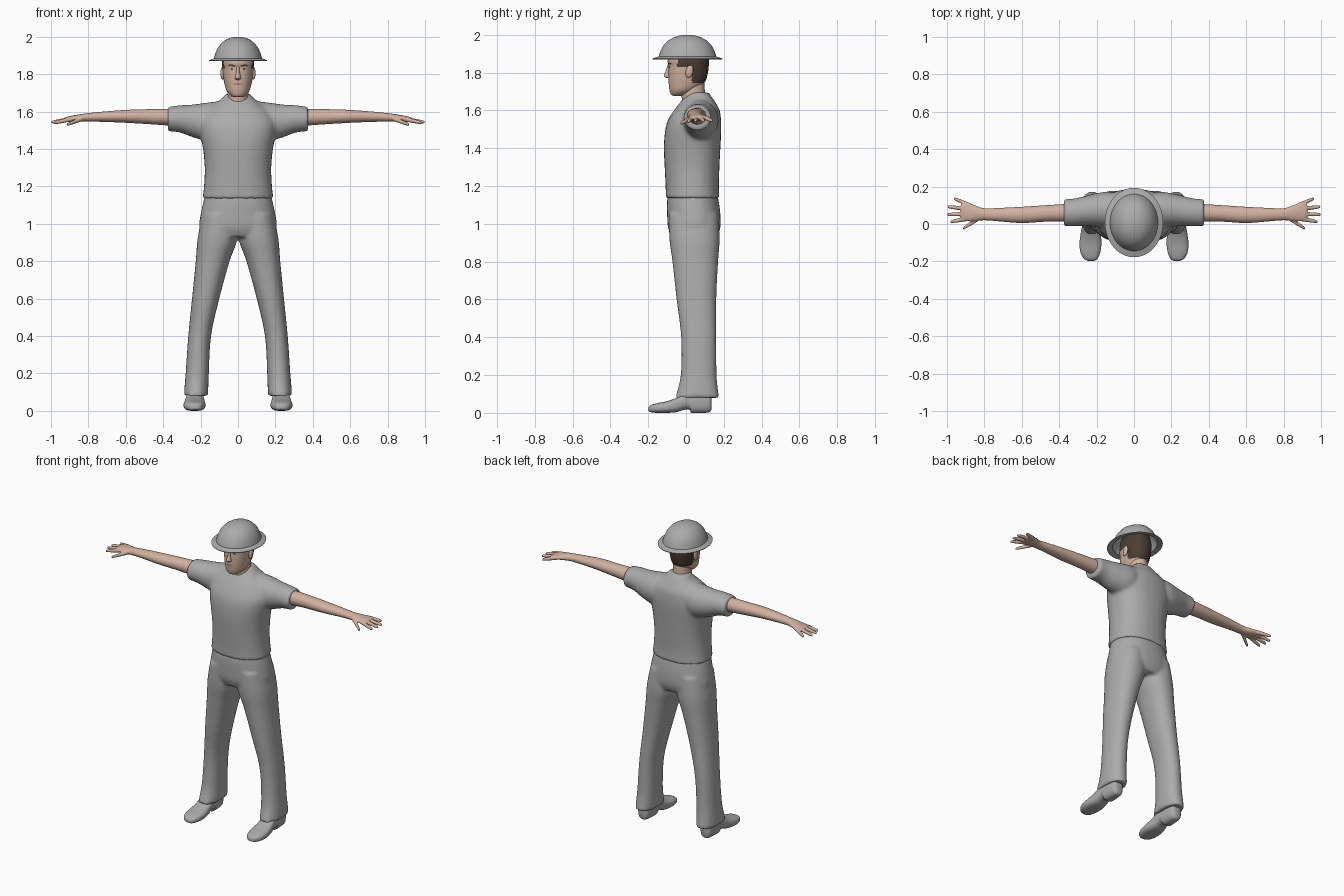
import bpy, bmesh, math
from mathutils import Vector
from mathutils.bvhtree import BVHTree

if "Cube" in bpy.data.objects:
    bpy.data.objects.remove(bpy.data.objects["Cube"])


def material(name, r, g, b):
    m = bpy.data.materials.new(name)
    m.use_nodes = True
    m.diffuse_color = (r, g, b, 1)
    m.node_tree.nodes["Principled BSDF"].inputs["Base Color"].default_value = (r, g, b, 1)
    return m


GREY = material("uniform grey", .41, .41, .41)
SKIN = material("skin", .64, .44, .35)
HAIR = material("dark brown hair", .07, .048, .033)
LIP = material("lip", .4, .22, .18)
WHITE = material("eye white", .55, .5, .46)


def spline(a, b, c, d, t):
    return .5 * (2*b + (c - a)*t + (2*a - 5*b + 4*c - d)*t*t + (3*b - a - 3*c + d)*t**3)


def loft(bm, rings, axis="z", side=1, seg=32, steps=5, power=1.0):
    """Rings are (position, low u, high u, low v, high v), smoothly joined."""
    dense = []
    for i in range(len(rings) - 1):
        four = [rings[max(i-1, 0)], rings[i], rings[i+1], rings[min(i+2, len(rings)-1)]]
        for s in range(steps):
            dense.append([spline(*v, s / steps) for v in zip(*four)])
    dense.append(list(rings[-1]))
    loops = []
    for t, u0, u1, v0, v1 in dense:
        loop = []
        for k in range(seg):
            c, s = (math.copysign(abs(f(2*math.pi*k/seg))**power, f(2*math.pi*k/seg))
                    for f in (math.cos, math.sin))
            u, v = (u0 + u1)/2 + c*(u1 - u0)/2, (v0 + v1)/2 + s*(v1 - v0)/2
            x, y, z = {"z": (u, v, t), "x": (t, u, v), "y": (u, t, v)}[axis]
            loop.append(bm.verts.new((x*side, y, z)))
        loops.append(loop)
    for a, b in zip(loops, loops[1:]):
        for k in range(seg):
            bm.faces.new((a[k], a[k-1], b[k-1], b[k]))
    bm.faces.new(loops[0])
    bm.faces.new(loops[-1])


def finish(name, bm, *mats, voxel=0, relax=4, angle=50):
    bmesh.ops.recalc_face_normals(bm, faces=bm.faces)
    me = bpy.data.meshes.new(name)
    bm.to_mesh(me)
    bm.free()
    ob = bpy.data.objects.new(name, me)
    bpy.context.collection.objects.link(ob)
    for m in mats:
        me.materials.append(m)
    if voxel:
        # Overlapping volumes are fused into one smooth skin
        mod = ob.modifiers.new("fuse", "REMESH")
        mod.mode, mod.voxel_size, mod.use_smooth_shade = "VOXEL", voxel, True
        mod = ob.modifiers.new("relax", "SMOOTH")
        mod.factor, mod.iterations = .5, relax
    else:
        bpy.ops.object.select_all(action="DESELECT")
        ob.select_set(True)
        bpy.context.view_layer.objects.active = ob
        bpy.ops.object.shade_smooth_by_angle(angle=math.radians(angle))
    return ob


def body(rows):
    """Symmetric rings from (z, front, back, half width)."""
    return [(z, -w, w, f, b) for z, f, b, w in rows]


# Trousers: hips and two legs
bm = bmesh.new()
loft(bm, body([(1.18, -.09, .16, .17), (1.12, -.1, .173, .185), (1.05, -.1, .182, .2),
               (.98, -.095, .182, .207), (.93, -.075, .165, .17)]), power=.9)
for side in (1, -1):
    loft(bm, [(1.05, .01, .19, -.09, .17), (.92, .004, .216, -.088, .178),
              (.8, .045, .226, -.072, .17), (.6, .1, .246, -.05, .16),
              (.4, .144, .266, -.026, .16), (.2, .156, .28, -.028, .162),
              (.08, .16, .29, -.057, .175)], side=side, power=.9)
finish("trousers", bm, GREY, voxel=.01, relax=5)

# Shirt: torso and short sleeves
bm = bmesh.new()
loft(bm, body([(1.135, -.107, .178, .19), (1.2, -.108, .174, .182), (1.3, -.113, .177, .178),
               (1.4, -.117, .182, .187), (1.48, -.112, .186, .202), (1.54, -.097, .186, .205),
               (1.6, -.063, .178, .175), (1.64, -.033, .157, .125), (1.67, -.006, .137, .087),
               (1.695, .02, .12, .065)]), power=.88)
for side in (1, -1):
    loft(bm, [(.06, -.02, .16, 1.45, 1.66), (.15, -.02, .172, 1.44, 1.65),
              (.24, -.012, .155, 1.462, 1.638), (.31, -.012, .138, 1.488, 1.634),
              (.375, -.012, .132, 1.495, 1.625)], "x", side)
shirt = finish("shirt", bm, GREY, voxel=.01, relax=5)

# Shoes
for side, word in ((1, "left"), (-1, "right")):
    bm = bmesh.new()
    loft(bm, [(-.198, .215, .245, .01, .03), (-.185, .195, .268, .003, .042),
              (-.15, .18, .287, 0, .052), (-.1, .174, .291, 0, .062),
              (-.05, .178, .285, .004, .08), (-.01, .183, .278, .016, .105),
              (.02, .185, .275, .016, .12), (.03, .185, .275, 0, .122),
              (.09, .187, .272, 0, .125), (.125, .195, .265, .004, .115),
              (.135, .21, .25, .02, .1)], "y", side, power=.75)
    finish(word + "_shoe", bm, GREY)

    # Arm with palm, four fingers and thumb
    bm = bmesh.new()
    loft(bm, [(.3, .01, .11, 1.52, 1.612), (.38, .012, .106, 1.526, 1.615),
              (.48, .012, .1, 1.533, 1.613), (.6, .005, .092, 1.54, 1.609),
              (.72, .014, .086, 1.545, 1.6), (.8, .02, .084, 1.546, 1.592),
              (.85, .016, .1, 1.546, 1.585), (.9, .014, .118, 1.545, 1.576),
              (.925, .025, .11, 1.548, 1.57)], "x", side)
    digits = [(.83, .03, .915, -.025, 1.53), (.88, .03, .982, .012, 1.54),
              (.88, .055, .998, .05, 1.543), (.88, .08, .996, .092, 1.543),
              (.88, .1, .963, .137, 1.545)]
    for x0, y0, x1, y1, z1 in digits:
        rings = []
        for t, r in ((0, .013), (.5, .0115), (.9, .009), (1, .005)):
            x, y, z = x0 + (x1-x0)*t, y0 + (y1-y0)*t, 1.562 + (z1-1.562)*t
            rings.append((x, y - r, y + r, z - r, z + r))
        loft(bm, rings, "x", side, seg=12)
    finish(word + "_arm", bm, SKIN, voxel=.004, relax=3)

    # Ear
    bm = bmesh.new()
    bmesh.ops.create_uvsphere(bm, u_segments=16, v_segments=10, radius=1)
    for v in bm.verts:
        v.co = Vector((side * (.083 + v.co.x*.011), .018 + v.co.y*.02 + v.co.z*.005,
                       1.805 + v.co.z*.034))
    finish(word + "_ear", bm, SKIN)

# Neck
bm = bmesh.new()
loft(bm, body([(1.6, -.015, .11, .06), (1.66, -.022, .108, .057),
               (1.7, -.025, .1, .055), (1.78, -.03, .095, .055)]))
finish("neck", bm, SKIN)

# Head, with hair coloured by region
bm = bmesh.new()
loft(bm, body([(1.677, -.065, -.02, .02), (1.685, -.08, .01, .038), (1.71, -.088, .06, .06),
               (1.75, -.092, .1, .073), (1.79, -.093, .114, .079), (1.83, -.092, .12, .083),
               (1.87, -.096, .12, .085), (1.93, -.07, .1, .07), (1.96, -.02, .05, .03)]),
     seg=64, steps=8, power=.93)
for f in bm.faces:
    c = f.calc_center_median()
    if (c.y > .032 and c.z > 1.745) or (c.y > -.045 and c.z > 1.832) or c.z > 1.88:
        f.material_index = 1
head = finish("head", bm, SKIN, HAIR)

# Nose
bm = bmesh.new()
loft(bm, body([(1.77, -.1, -.07, .012), (1.778, -.115, -.07, .017), (1.787, -.117, -.07, .015),
               (1.81, -.107, -.07, .01), (1.845, -.096, -.07, .008)]), seg=20)
finish("nose", bm, SKIN)

# Helmet: domed shell with a wide brim, turned round then lengthened
bm = bmesh.new()
outline = [(0, 2), (.03, 1.997), (.06, 1.987), (.085, 1.97), (.107, 1.943), (.121, 1.912),
           (.128, 1.885), (.14, 1.88), (.156, 1.874), (.155, 1.87), (.125, 1.877),
           (.116, 1.905), (.1, 1.94), (.055, 1.975), (0, 1.985)]
verts = [bm.verts.new((r, 0, z)) for r, z in outline]
edges = [bm.edges.new(p) for p in zip(verts, verts[1:])]
bmesh.ops.spin(bm, geom=verts + edges, cent=(0, 0, 0), axis=(0, 0, 1),
               angle=2*math.pi, steps=48)
bmesh.ops.remove_doubles(bm, verts=bm.verts, dist=.0005)
for v in bm.verts:
    v.co.y = v.co.y * 1.19 + .008
finish("helmet", bm, GREY, angle=40)


def patch(name, points, target, mat, lift, mirrored=True):
    """Thin plate drawn in x and z, laid on the front of the target."""
    tree = BVHTree.FromObject(target, bpy.context.evaluated_depsgraph_get())
    bm = bmesh.new()
    for side in ((1, -1) if mirrored else (1,)):
        bm.faces.new([bm.verts.new((x*side, -1, z)) for x, z in points])
    bmesh.ops.triangulate(bm, faces=bm.faces)
    bmesh.ops.subdivide_edges(bm, edges=bm.edges, cuts=4, use_grid_fill=True)
    for v in bm.verts:
        hit = tree.ray_cast(v.co, Vector((0, 1, 0)))[0]
        v.co.y = hit.y - lift if hit else -.05
    bmesh.ops.recalc_face_normals(bm, faces=bm.faces)
    for f in bm.faces:
        if f.normal.y > 0:
            f.normal_flip()
    me = bpy.data.meshes.new(name)
    bm.to_mesh(me)
    bm.free()
    me.materials.append(mat)
    me.shade_smooth()
    bpy.context.collection.objects.link(bpy.data.objects.new(name, me))


def oval(cx, cz, rx, rz, n=12):
    return [(cx + rx*math.cos(2*math.pi*k/n), cz + rz*math.sin(2*math.pi*k/n))
            for k in range(n)]


# Face details and shirt lapels
patch("eyes", oval(.033, 1.828, .014, .006), head, WHITE, .001)
patch("irises", oval(.033, 1.828, .006, .006), head, HAIR, .002)
patch("eyebrows", [(.014, 1.841), (.05, 1.844), (.054, 1.849), (.04, 1.853), (.014, 1.848)],
      head, HAIR, .002)
patch("lips", oval(0, 1.747, .024, .006), head, LIP, .002, False)
patch("lapels", [(.002, 1.475), (.075, 1.55), (.068, 1.57), (.1, 1.585), (.052, 1.615)],
      shirt, GREY, .004)
